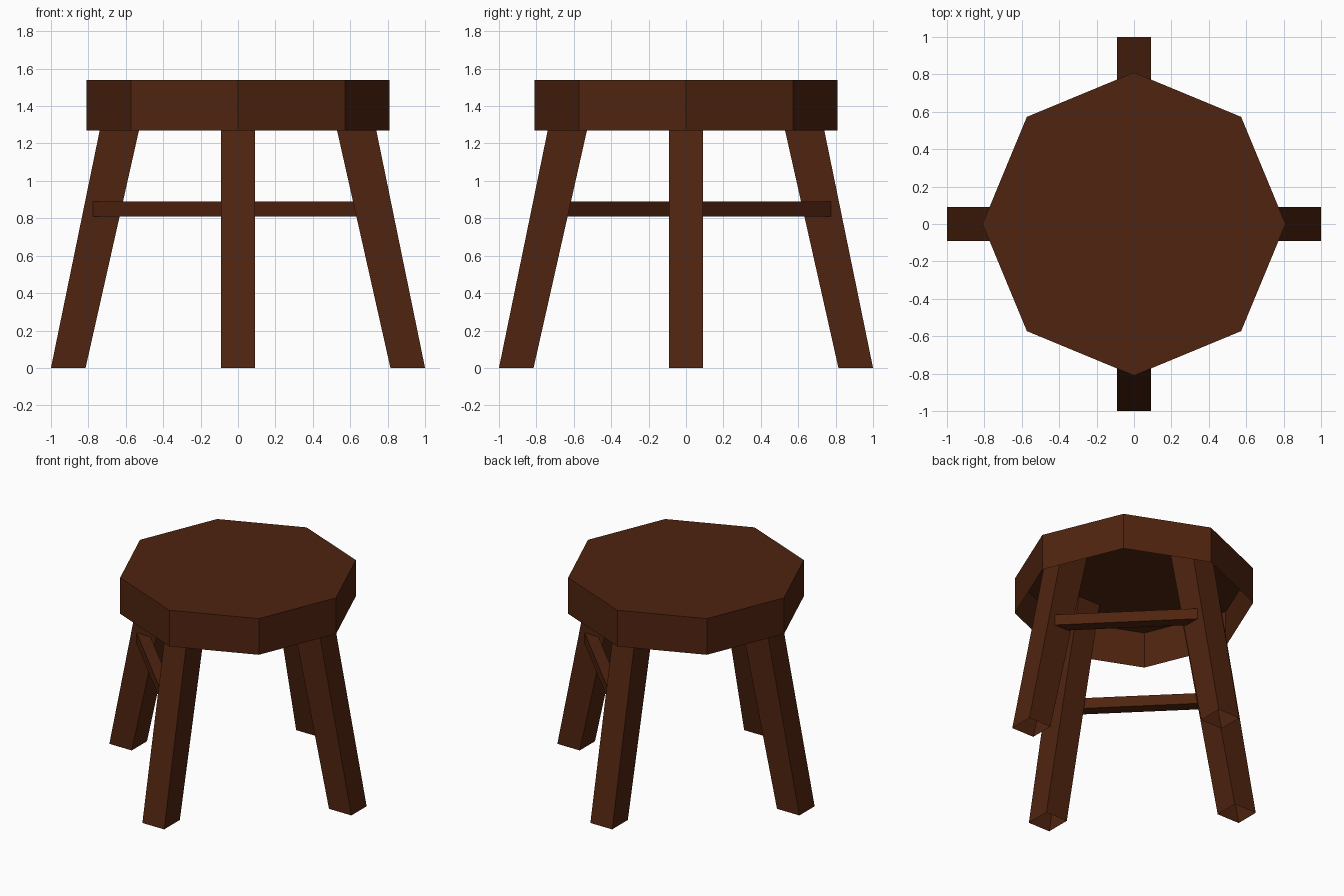
import bpy, bmesh, math
from mathutils import Matrix, Vector

if "Cube" in bpy.data.objects:
    bpy.data.objects.remove(bpy.data.objects["Cube"])

wood = bpy.data.materials.new("dark brown wood")
wood.diffuse_color = (0.08, 0.0176, 0.005, 1)
wood.use_nodes = True
wood.node_tree.nodes["Principled BSDF"].inputs["Base Color"].default_value = wood.diffuse_color


def loft(name, lower, upper, cap_top=False, turn=0):
    """Open-bottomed wall between two matching counter-clockwise loops."""
    bm = bmesh.new()
    rot = Matrix.Rotation(math.radians(turn), 3, 'Z')
    lo = [bm.verts.new(rot @ Vector(p)) for p in lower]
    hi = [bm.verts.new(rot @ Vector(p)) for p in upper]
    n = len(lo)
    for i in range(n):
        j = (i + 1) % n
        bm.faces.new((lo[i], lo[j], hi[j], hi[i]))
    if cap_top:
        bm.faces.new(hi)
    mesh = bpy.data.meshes.new(name)
    bm.to_mesh(mesh)
    bm.free()
    mesh.materials.append(wood)
    obj = bpy.data.objects.new(name, mesh)
    bpy.context.collection.objects.link(obj)
    return bm, obj


def rect(inner, outer, half, z):
    return [(inner, -half, z), (outer, -half, z), (outer, half, z), (inner, half, z)]


# Seat: octagonal shell, hollow underneath
def octagon(z, r=0.81):
    return [(r * math.cos(k * math.pi / 4), r * math.sin(k * math.pi / 4), z) for k in range(8)]


loft("seat", octagon(1.27), octagon(1.54), cap_top=True)

# Four splayed legs, open tubes reaching up inside the seat
for name, turn in (("right_leg", 0), ("back_leg", 90), ("left_leg", 180), ("front_leg", 270)):
    loft(name, rect(0.815, 1.0, 0.09, 0), rect(0.47, 0.685, 0.09, 1.535), turn=turn)

# Two diagonal stretchers with ends mitred flush to the leg sides
for name, turn in (("back_right_stretcher", 0), ("front_left_stretcher", 180)):
    plan = [(0.66, 0.09), (0.775, 0.09), (0.09, 0.775), (0.09, 0.66)]
    _, obj = loft(name, [(x, y, 0.81) for x, y in plan],
                  [(x, y, 0.89) for x, y in plan], cap_top=True, turn=turn)
    # close the underside
    bm = bmesh.new()
    bm.from_mesh(obj.data)
    bmesh.ops.holes_fill(bm, edges=[e for e in bm.edges if e.is_boundary])
    bmesh.ops.recalc_face_normals(bm, faces=bm.faces)
    bm.to_mesh(obj.data)
    bm.free()
